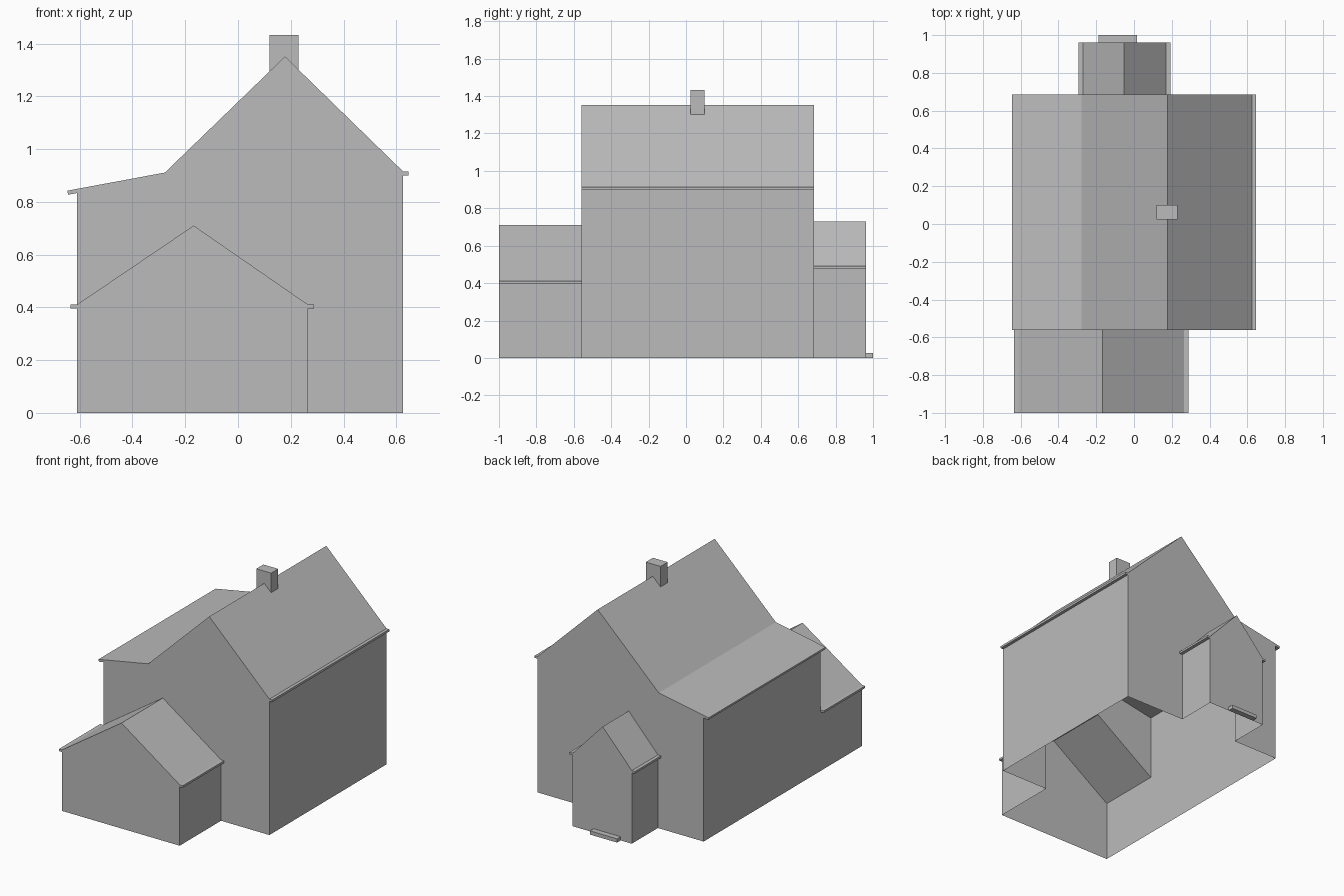
import bpy
import bmesh

cube = bpy.data.objects.get("Cube")
if cube:
    bpy.data.objects.remove(cube, do_unlink=True)

GREY = 0.5
plaster = bpy.data.materials.new("plain_grey")
plaster.use_nodes = True
plaster.diffuse_color = (GREY, GREY, GREY, 1)
bsdf = plaster.node_tree.nodes["Principled BSDF"]
bsdf.inputs["Base Color"].default_value = (GREY, GREY, GREY, 1)
bsdf.inputs["Roughness"].default_value = 0.8


def extrude(name, profile, y0, y1, front=None, back=None, closed=False):
    """Sweep an x-z profile along y, with optional end walls of their own outline."""
    bm = bmesh.new()
    rings = [[bm.verts.new((x, y, z)) for x, z in profile] for y in (y0, y1)]
    n = len(profile)
    for i in range(n if closed else n - 1):
        j = (i + 1) % n
        bm.faces.new((rings[0][i], rings[0][j], rings[1][j], rings[1][i]))
    for y, outline in ((y0, front), (y1, back)):
        if outline:
            bm.faces.new([bm.verts.new((x, y, z)) for x, z in outline])
    bmesh.ops.remove_doubles(bm, verts=bm.verts, dist=0.0005)
    bmesh.ops.recalc_face_normals(bm, faces=bm.faces)
    mesh = bpy.data.meshes.new(name)
    bm.to_mesh(mesh)
    bm.free()
    mesh.materials.append(plaster)
    obj = bpy.data.objects.new(name, mesh)
    bpy.context.collection.objects.link(obj)
    return obj


def solid(name, section, y0, y1):
    return extrude(name, section, y0, y1, section, section, closed=True)


def rect(x0, x1, z0, z1):
    return [(x0, z0), (x1, z0), (x1, z1), (x0, z1)]


def gable(left, right, eave, ridge_x, ridge_z):
    return [(left, 0), (left, eave), (ridge_x, ridge_z), (right, eave), (right, 0)]


# Depth of each part, front to back
FRONT, MAIN_FRONT, MAIN_BACK, PORCH_BACK, BACK = -1.0, -0.56, 0.685, 0.962, 1.0

# Wall and roof outlines
wing = gable(-0.611, 0.266, 0.41, -0.168, 0.71)
porch = gable(-0.27, 0.17, 0.492, -0.053, 0.73)
house = [(-0.611, 0), (-0.611, 0.849), (-0.277, 0.911),
         (0.178, 1.351), (0.626, 0.915), (0.626, 0)]

# Main house, its end walls open where the wing and porch join
extrude("main_house", house, MAIN_FRONT, MAIN_BACK,
        front=wing[1:] + house[:0:-1],
        back=house[:1] + porch + house[:0:-1])
extrude("front_wing", wing, FRONT, MAIN_FRONT, front=wing)
extrude("back_porch", porch, MAIN_BACK, PORCH_BACK, back=porch)

# Overhanging eaves
solid("main_eave_right", [(-0.611, 0.849), (-0.647, 0.842), (-0.644, 0.827), (-0.611, 0.833)],
      MAIN_FRONT, MAIN_BACK)
solid("main_eave_left", rect(0.626, 0.647, 0.9, 0.915), MAIN_FRONT, MAIN_BACK)
for label, outline, y0, y1 in (("wing", wing, FRONT, MAIN_FRONT),
                               ("porch", porch, MAIN_BACK, PORCH_BACK)):
    (left, eave), (right, _) = outline[1], outline[3]
    solid(label + "_eave_right", rect(left - 0.023, left, eave - 0.014, eave), y0, y1)
    solid(label + "_eave_left", rect(right, right + 0.023, eave - 0.014, eave), y0, y1)

# Chimney on the ridge and doorstep at the porch
solid("chimney", rect(0.119, 0.229, 1.295, 1.433), 0.025, 0.1)
solid("doorstep", rect(-0.187, 0.015, 0, 0.025), PORCH_BACK, BACK)
